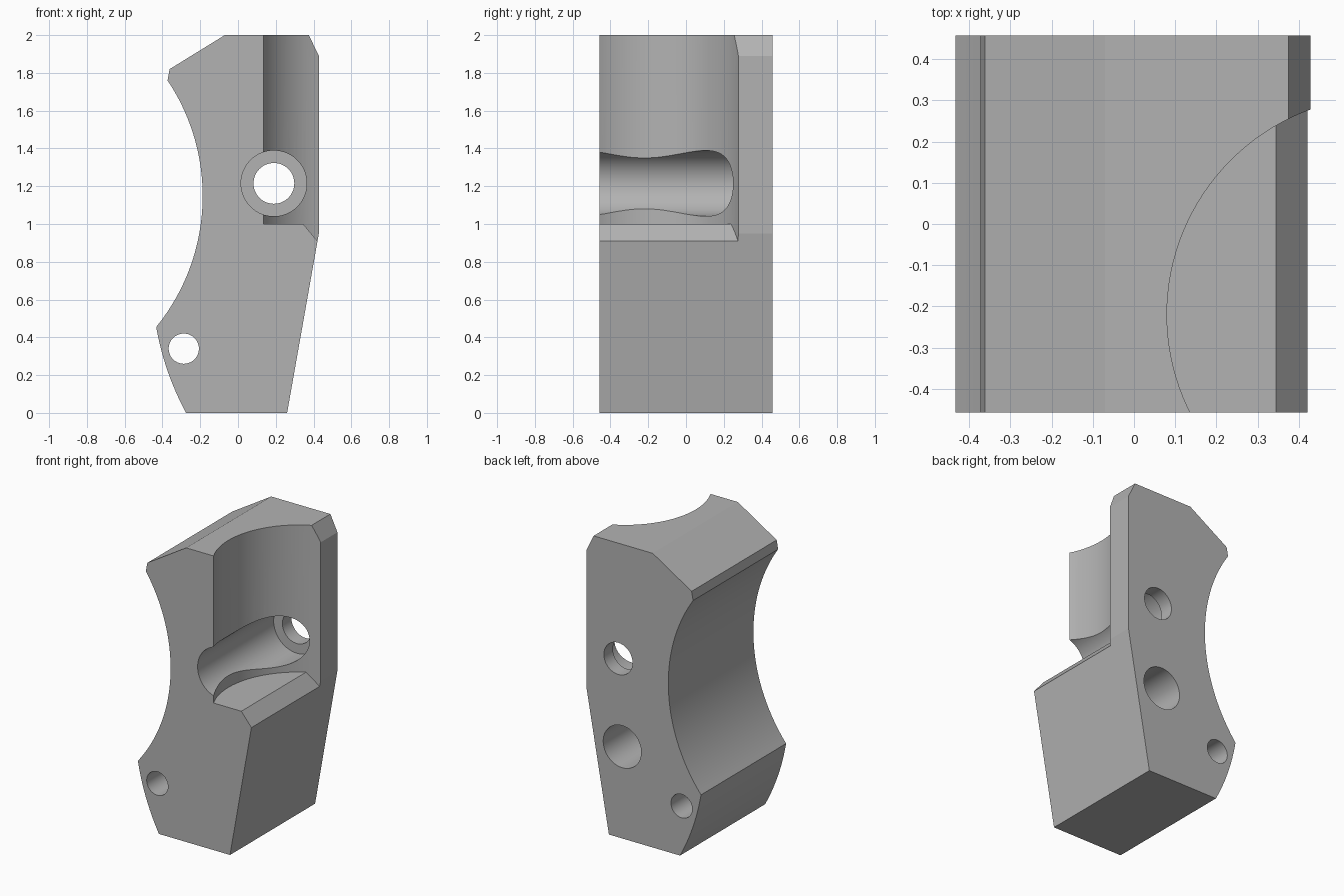
import bpy, bmesh, math
from mathutils import Vector

if "Cube" in bpy.data.objects:
    bpy.data.objects.remove(bpy.data.objects["Cube"])

HALF = 0.457  # half depth of the block along y

grey = bpy.data.materials.new("grey")
grey.diffuse_color = (0.45, 0.45, 0.45, 1)
grey.use_nodes = True
grey.node_tree.nodes["Principled BSDF"].inputs["Base Color"].default_value = grey.diffuse_color


def arc(a, m, b, n):
    """Points on the circle through a, m, b, running from a to b."""
    (ax, ay), (bx, by), (cx, cy) = a, m, b
    d = 2 * (ax * (by - cy) + bx * (cy - ay) + cx * (ay - by))
    sa, sb, sc = ax * ax + ay * ay, bx * bx + by * by, cx * cx + cy * cy
    ux = (sa * (by - cy) + sb * (cy - ay) + sc * (ay - by)) / d
    uy = (sa * (cx - bx) + sb * (ax - cx) + sc * (bx - ax)) / d
    r = math.hypot(ax - ux, ay - uy)
    t0 = math.atan2(ay - uy, ax - ux)
    t1 = math.atan2(cy - uy, cx - ux)
    sweep = (t1 - t0 + math.pi) % (2 * math.pi) - math.pi
    return [(ux + r * math.cos(t0 + sweep * i / n),
             uy + r * math.sin(t0 + sweep * i / n)) for i in range(n + 1)]


def circle(x, y, r, n):
    return [(x + r * math.cos(2 * math.pi * i / n),
             y + r * math.sin(2 * math.pi * i / n)) for i in range(n)]


def prism(name, points, start, end, axis="y"):
    """Extrude an outline in xz along y, or in xy along z."""
    place = (lambda u, v, w: (u, w, v)) if axis == "y" else (lambda u, v, w: (u, v, w))
    bm = bmesh.new()
    face = bm.faces.new([bm.verts.new(place(u, v, start)) for u, v in points])
    top = bmesh.ops.extrude_face_region(bm, geom=[face])["geom"]
    bmesh.ops.translate(bm, vec=Vector(place(0, 0, end - start)),
                        verts=[g for g in top if isinstance(g, bmesh.types.BMVert)])
    bmesh.ops.recalc_face_normals(bm, faces=bm.faces)
    mesh = bpy.data.meshes.new(name)
    bm.to_mesh(mesh)
    bm.free()
    mesh.materials.append(grey)
    obj = bpy.data.objects.new(name, mesh)
    bpy.context.collection.objects.link(obj)
    return obj


def boolean(target, tool, operation="DIFFERENCE"):
    mod = target.modifiers.new("cut", "BOOLEAN")
    mod.operation, mod.solver, mod.object = operation, "EXACT", tool
    bpy.context.view_layer.objects.active = target
    bpy.ops.object.modifier_apply(modifier=mod.name)
    bpy.data.objects.remove(tool)


# Block: side outline with a large concave left edge and a bowed lower left edge
outline = [(0.26, 0), (0.428, 0.95), (0.428, 1.89), (0.375, 2), (-0.07, 2), (-0.362, 1.82)]
outline += arc((-0.373, 1.76), (-0.187, 1.145), (-0.433, 0.455), 48)
outline += arc((-0.433, 0.455), (-0.372, 0.22), (-0.275, 0), 12)[1:]
block = prism("block", outline, -HALF, HALF)

# Upright round pocket with a flat floor and a sloping lip
pocket = prism("pocket_cutter", circle(0.61, -0.22, 0.53, 128), 0.3, 2.3, "z")
limit = prism("pocket_limit", [(-0.2, 1), (0.345, 1), (0.42, 0.91), (0.8, 0.454),
                               (1.3, 0.454), (1.3, 2.2), (-0.2, 2.2)], -1, 1)
boolean(pocket, limit, "INTERSECT")
boolean(block, pocket)

# Holes along y: x, z, radius, start, end
holes = [
    (0.19, 1.215, 0.174, -0.6, 0.36),    # wide bore
    (0.19, 1.215, 0.108, 0.2, 0.6),      # narrow end of the bore
    (-0.287, 0.34, 0.08, -0.6, 0.6),     # small through hole
    (0.16, 0.624, 0.143, -0.15, 0.6),    # blind hole in the back
]
for x, z, r, start, end in holes:
    boolean(block, prism("hole_cutter", circle(x, z, r, 64), start, end))

# Smooth curved walls, crisp edges
bpy.ops.object.select_all(action="DESELECT")
block.select_set(True)
bpy.context.view_layer.objects.active = block
bpy.ops.object.shade_smooth_by_angle(angle=math.radians(9))
